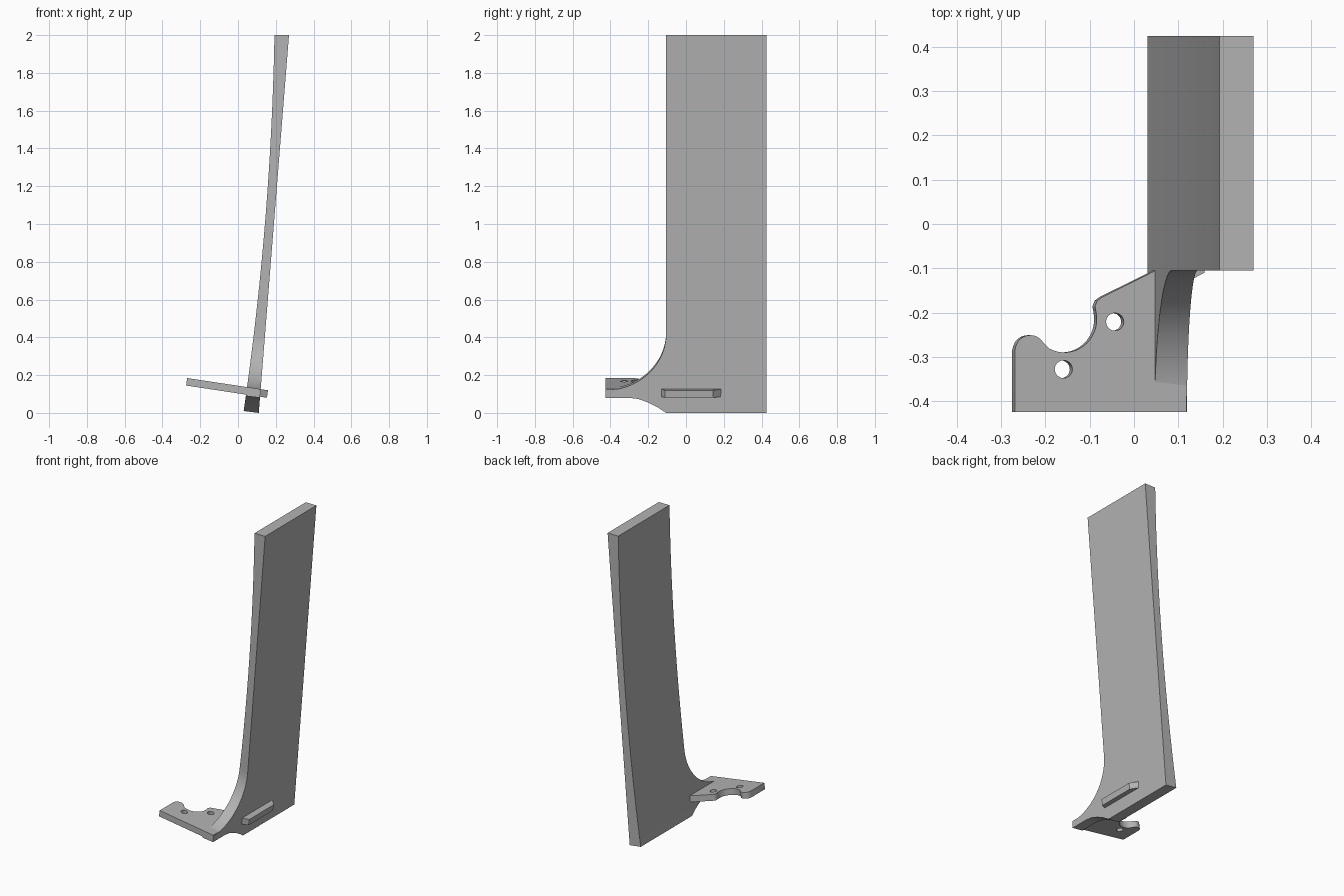
import bpy, bmesh
from math import sin, cos, radians, pi

if "Cube" in bpy.data.objects:
    bpy.data.objects.remove(bpy.data.objects["Cube"], do_unlink=True)

grey = bpy.data.materials.new("plain_grey")
grey.use_nodes = True
colour = (0.45, 0.45, 0.45, 1)
grey.diffuse_color = colour
grey.node_tree.nodes["Principled BSDF"].inputs["Base Color"].default_value = colour

TILT = 0.15          # slope of the mounting plate
FRONT, BACK = -0.425, 0.425
EDGE = -0.105        # front edge of the upright blade


def arc(cx, cy, rx, ry, start, end, steps):
    angles = [radians(start + (end - start) * i / steps) for i in range(steps + 1)]
    return [(cx + rx * cos(a), cy + ry * sin(a)) for a in angles]


def finish(obj):
    bpy.ops.object.select_all(action='DESELECT')
    obj.select_set(True)
    bpy.context.view_layer.objects.active = obj
    if obj.type == 'CURVE':
        bpy.ops.object.convert(target='MESH')
        obj = bpy.context.view_layer.objects.active
    bpy.ops.object.shade_smooth_by_angle(angle=radians(25))


def tilted_plate(name, loops):
    """Flat outline with optional holes, thickened and tilted."""
    curve = bpy.data.curves.new(name, 'CURVE')
    curve.dimensions = '2D'
    curve.fill_mode = 'BOTH'
    curve.extrude = 0.02
    for loop in loops:
        spline = curve.splines.new('POLY')
        spline.points.add(len(loop) - 1)
        for point, (x, y) in zip(spline.points, loop):
            point.co = (x / cos(TILT), y, 0, 1)
        spline.use_cyclic_u = True
    curve.materials.append(grey)
    obj = bpy.data.objects.new(name, curve)
    bpy.context.collection.objects.link(obj)
    obj.location.z = 0.1235
    obj.rotation_euler.y = TILT
    finish(obj)


# Upright blade: flat outer face, bowed inner face, flared foot
def outer_x(z):
    return 0.11 + 0.08 * z


def inner_x(z):
    d = 2 - z
    return 0.193 - 0.0185 * d - 0.0315 * d * d


lower = [(EDGE, 0), (-0.15, 0.03), (-0.2, 0.055), (-0.25, 0.073), (-0.3, 0.08), (FRONT, 0.08)]
fillet = arc(FRONT, 0.42, EDGE - FRONT, 0.3, -90, 0, 20)
straight = [(EDGE, 0.42 + 1.58 * i / 20) for i in range(1, 21)]

bm = bmesh.new()
rows = []
for y, z in lower + fillet + straight:
    lift = 0.01 * max(0, 1 - z / 2)
    xi, xo = inner_x(z), outer_x(z)
    rows.append([bm.verts.new(p) for p in
                 ((xi, y, z + lift), (xo, y, z), (xo, BACK, z), (xi, BACK, z + lift))])
for a, b in zip(rows, rows[1:]):
    for i in range(4):
        j = (i + 1) % 4
        # rows at one height share their back edge
        bm.faces.new((a[i], a[j], b[j], b[i]))
bm.faces.new(rows[0][::-1])
bm.faces.new(rows[-1])
bmesh.ops.remove_doubles(bm, verts=bm.verts, dist=0.00005)
bmesh.ops.recalc_face_normals(bm, faces=bm.faces)
mesh = bpy.data.meshes.new("blade")
bm.to_mesh(mesh)
bm.free()
mesh.materials.append(grey)
blade = bpy.data.objects.new("blade", mesh)
bpy.context.collection.objects.link(blade)
finish(blade)

# Mounting plate with a scooped back edge and two bolt holes
outline = [(0.115, FRONT), (0.115, -0.12), (0.05, -0.103), (-0.075, -0.165)]
outline += [(-0.086, -0.173), (-0.091, -0.186)]
outline += arc(-0.16, -0.215, 0.073, 0.075, 10, -118, 18)
outline += arc(-0.237, -0.285, 0.034, 0.034, 30, 165, 12)
outline += [(-0.272, -0.285), (-0.272, FRONT)]
holes = [arc(x, y, 0.02, 0.02, 0, 345, 23) for x, y in ((-0.162, -0.328), (-0.046, -0.221))]
tilted_plate("mounting_plate", [outline] + holes)

# Tab standing out of the blade's outer face
tilted_plate("outer_tab", [[(0.1, -0.13), (0.118, -0.13), (0.156, -0.11),
                            (0.156, 0.143), (0.118, 0.185), (0.1, 0.185)]])
